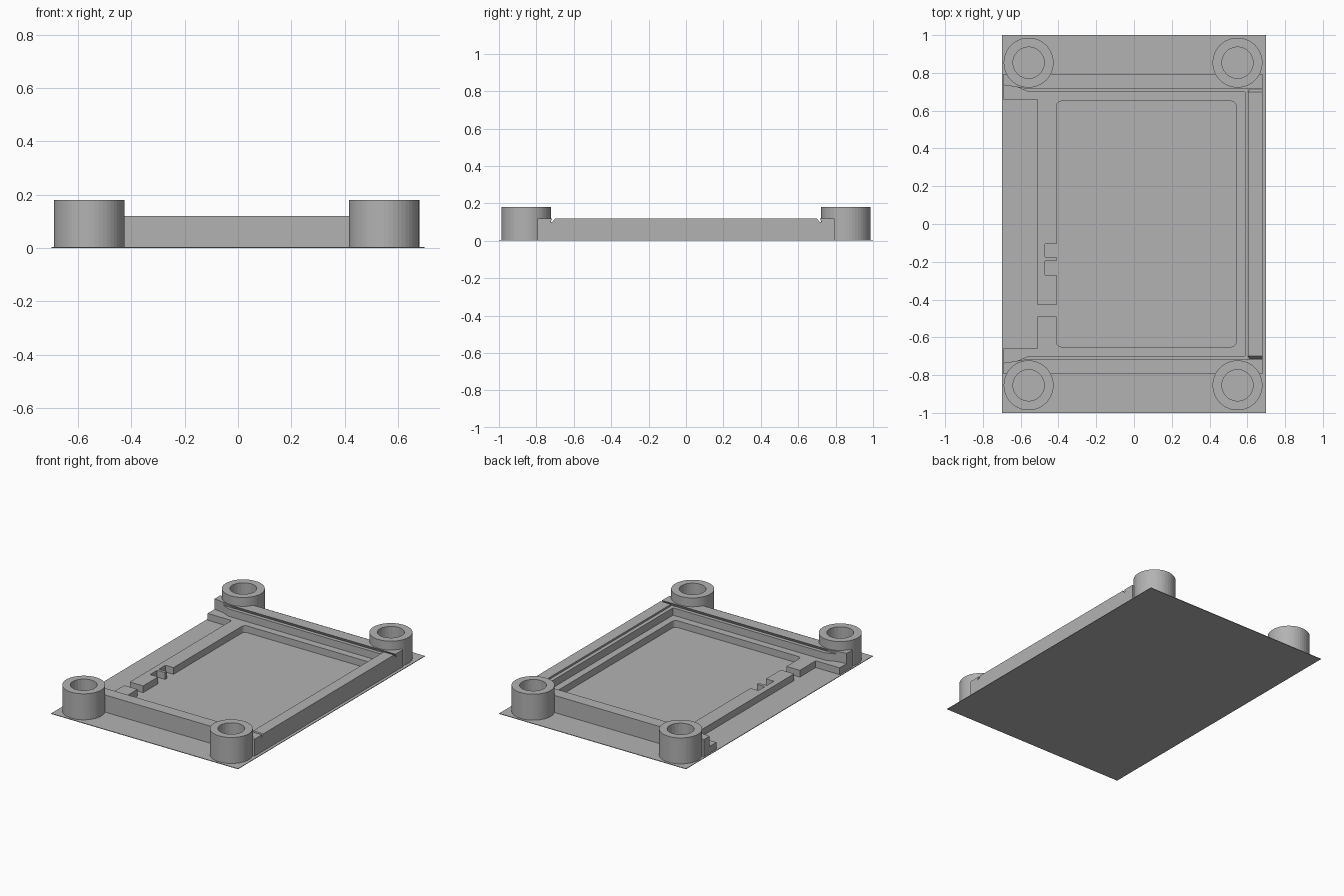
import bpy, bmesh, math

if "Cube" in bpy.data.objects:
    bpy.data.objects.remove(bpy.data.objects["Cube"])

GREY = (0.45, 0.45, 0.45, 1)
mat = bpy.data.materials.new("plain grey")
mat.use_nodes = True
mat.diffuse_color = GREY
mat.node_tree.nodes["Principled BSDF"].inputs["Base Color"].default_value = GREY

BASE, LEDGE, SHELF, TOP, POST = 0.004, 0.05, 0.10, 0.12, 0.18
END_L, END_R, OUT = -0.69, 0.68, 0.795


def prism(name, outline, z0, z1, upper=None):
    """Solid between an outline at z0 and a matching one at z1."""
    bm = bmesh.new()
    low = [bm.verts.new((x, y, z0)) for x, y in outline]
    high = [bm.verts.new((x, y, z1)) for x, y in (upper or outline)]
    bm.faces.new(low)
    bm.faces.new(high)
    n = len(low)
    for i in range(n):
        j = (i + 1) % n
        bm.faces.new((low[i], low[j], high[j], high[i]))
    bmesh.ops.recalc_face_normals(bm, faces=bm.faces)
    mesh = bpy.data.meshes.new(name)
    bm.to_mesh(mesh)
    bm.free()
    mesh.materials.append(mat)
    ob = bpy.data.objects.new(name, mesh)
    bpy.context.collection.objects.link(ob)
    return ob


def box(x0, x1, y0, y1):
    return [(x0, y0), (x1, y0), (x1, y1), (x0, y1)]


def circle(cx, cy, r, n=48):
    return [(cx + r * math.cos(2 * math.pi * i / n),
             cy + r * math.sin(2 * math.pi * i / n)) for i in range(n)]


def rounded(x0, x1, y0, y1, r, steps=5):
    pts = []
    corners = [(x1 - r, y1 - r), (x0 + r, y1 - r), (x0 + r, y0 + r), (x1 - r, y0 + r)]
    for k, (cx, cy) in enumerate(corners):
        for i in range(steps + 1):
            a = math.pi / 2 * (k + i / steps)
            pts.append((cx + r * math.cos(a), cy + r * math.sin(a)))
    return pts


def cut(ob, outline, z0=-0.1, z1=0.3):
    """Cut a vertical hole through an object."""
    tool = prism("cutter", outline, z0, z1)
    tool.hide_render = True
    mod = ob.modifiers.new("hole", "BOOLEAN")
    mod.object = tool
    mod.operation = "DIFFERENCE"
    mod.solver = "EXACT"
    bpy.context.view_layer.update()
    mesh = bpy.data.meshes.new_from_object(
        ob.evaluated_get(bpy.context.evaluated_depsgraph_get()))
    ob.modifiers.clear()
    ob.data = mesh
    bpy.data.objects.remove(tool)


# Thin floor sheet
prism("base_plate", box(-0.7, 0.7, -1, 1), 0, BASE)

# Low ledge frame with a rounded pocket, clipped latch strip on its open side
ledge = prism("ledge_frame", box(-0.51, END_R, -OUT, OUT), BASE, LEDGE)
cut(ledge, rounded(-0.41, 0.54, -0.65, 0.65, 0.025))
cut(ledge, box(-0.6, -0.405, -0.49, -0.43))
for y0, y1 in ((-0.175, -0.105), (-0.27, -0.195)):
    cut(ledge, box(-0.47, -0.4, y0, y1))


def rail(y_in):
    """Side rail outline, flared at the open end."""
    return [(END_L, 0.735), (-0.62, 0.725), (-0.56, y_in),
            (END_R, y_in), (END_R, OUT), (END_L, OUT)]


def flip(pts, s):
    return [(x, y * s) for x, y in pts]


# Side rails with an undercut lip, and the corner posts
for side, s in (("back", 1), ("front", -1)):
    parts = [
        prism(side + "_ledge_end", flip(box(END_L, -0.51, 0.66, OUT), s), BASE, LEDGE),
        prism(side + "_rail", flip(rail(0.70), s), LEDGE, SHELF),
        prism(side + "_lip", flip(rail(0.724), s), SHELF, TOP, flip(rail(0.714), s)),
    ]
    for hand, cx in (("left", 0.548), ("right", -0.558)):
        post = prism(f"{side}_{hand}_post", circle(cx, s * 0.854, 0.132), BASE, POST)
        for ob in parts + [post, ledge]:
            cut(ob, circle(cx, s * 0.854, 0.083, 24))

# End wall: lower step and undercut lip, narrowed beside the two through slots
prism("end_wall", box(0.587, END_R, -0.70, 0.70), LEDGE, SHELF)
prism("end_lip", box(0.612, END_R, -0.714, 0.714), SHELF, TOP,
      box(0.603, END_R, -0.70, 0.70))
